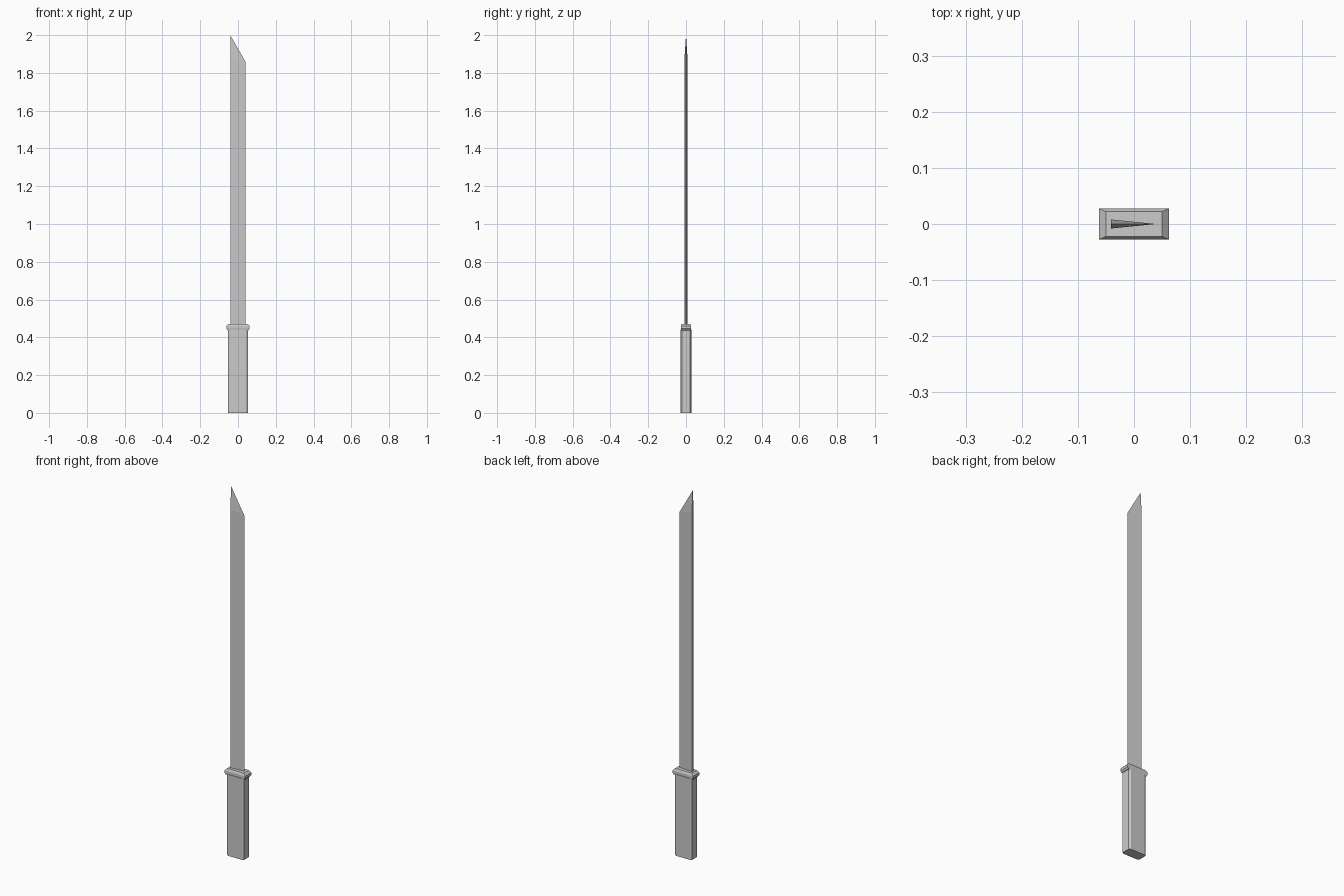
import bpy

if "Cube" in bpy.data.objects:
    bpy.data.objects.remove(bpy.data.objects["Cube"])


def make_object(name, verts, faces):
    mesh = bpy.data.meshes.new(name)
    mesh.from_pydata(verts, [], faces)
    mesh.update()
    obj = bpy.data.objects.new(name, mesh)
    bpy.context.collection.objects.link(obj)
    return obj


def loft(name, rings):
    """Skin equal-sized closed rings, bottom to top, and cap both ends."""
    n = len(rings[0])
    verts = [v for ring in rings for v in ring]
    faces = [tuple(reversed(range(n)))]
    for r in range(len(rings) - 1):
        for i in range(n):
            j = (i + 1) % n
            faces.append((r * n + i, r * n + j, (r + 1) * n + j, (r + 1) * n + i))
    top = (len(rings) - 1) * n
    faces.append(tuple(range(top, top + n)))
    return make_object(name, verts, faces)


def chamfered_ring(hx, hy, cx, cy, z):
    return [(-hx + cx, -hy, z), (hx - cx, -hy, z), (hx, -hy + cy, z), (hx, hy - cy, z),
            (hx - cx, hy, z), (-hx + cx, hy, z), (-hx, hy - cy, z), (-hx, -hy + cy, z)]


def rect_ring(hx, hy, z):
    return [(-hx, -hy, z), (hx, -hy, z), (hx, hy, z), (-hx, hy, z)]


# Grip with chamfered long edges
loft("handle", [chamfered_ring(0.052, 0.028, 0.010, 0.006, z) for z in (0.0, 0.442)])

# Guard block, bevelled above and below
loft("guard", [rect_ring(0.055, 0.025, 0.437), rect_ring(0.062, 0.0275, 0.446),
               rect_ring(0.062, 0.0275, 0.459), rect_ring(0.050, 0.022, 0.471)])

# Single-edged blade: thick spine at -x, sharp edge at +x, slanted tip
spine, edge, half = -0.041, 0.039, 0.008
blade_verts = [(spine, -half, 0.46), (edge, 0, 0.46), (spine, half, 0.46),
               (spine, -half, 1.88), (edge, 0, 1.86), (spine, half, 1.88),
               (spine, 0, 2.0)]
blade_faces = [(2, 1, 0), (0, 1, 4, 3), (1, 2, 5, 4), (2, 0, 3, 5),
               (3, 4, 6), (4, 5, 6), (5, 3, 6)]
make_object("blade", blade_verts, blade_faces)
